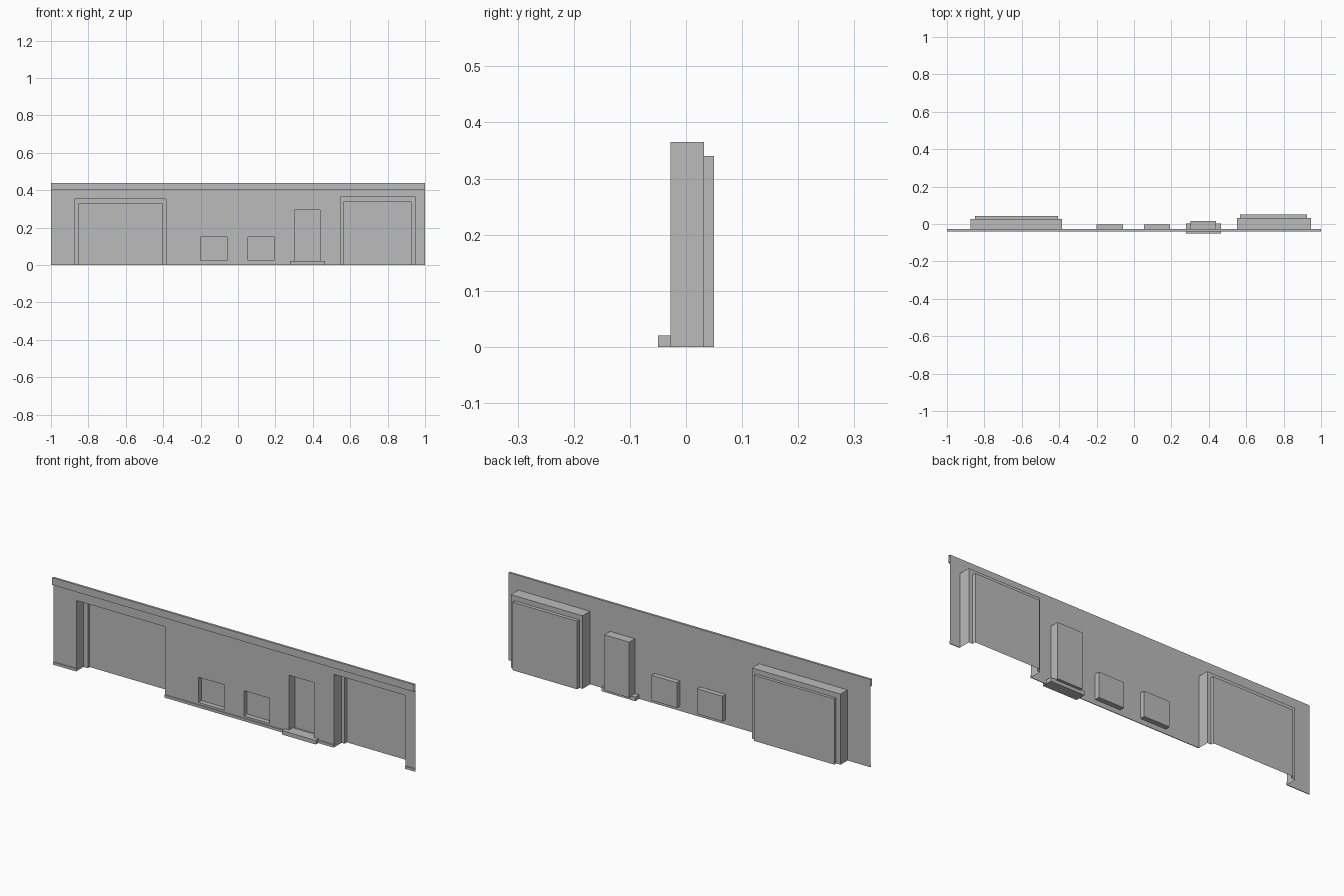
import bpy
import bmesh

cube = bpy.data.objects.get("Cube")
if cube:
    bpy.data.objects.remove(cube, do_unlink=True)

# Single plain grey
grey = bpy.data.materials.new("plain_grey")
grey.use_nodes = True
colour = (0.5, 0.5, 0.5, 1)
grey.diffuse_color = colour
grey.node_tree.nodes["Principled BSDF"].inputs["Base Color"].default_value = colour

FRONT = -0.0275
TOP = 0.438


def make_object(name, faces):
    """Build a flat-shaded object from a list of polygons."""
    bm = bmesh.new()
    for points in faces:
        bm.faces.new([bm.verts.new(p) for p in points])
    bmesh.ops.remove_doubles(bm, verts=bm.verts, dist=0.0001)
    mesh = bpy.data.meshes.new(name)
    bm.to_mesh(mesh)
    bm.free()
    mesh.materials.append(grey)
    obj = bpy.data.objects.new(name, mesh)
    bpy.context.collection.objects.link(obj)
    return obj


def panel(x0, x1, z0, z1, y=FRONT):
    return [(x0, y, z0), (x1, y, z0), (x1, y, z1), (x0, y, z1)]


def extrude_profile(profile, x0, x1):
    """Strip of faces following a y-z profile along x."""
    return [[(x0, ya, za), (x0, yb, zb), (x1, yb, zb), (x1, ya, za)]
            for (ya, za), (yb, zb) in zip(profile, profile[1:])]


def recess(name, steps, closed):
    """Pocket through successive rectangles (x0, x1, z0, z1, y)."""
    loops = []
    for x0, x1, z0, z1, y in steps:
        loops.append([(x0, y, z0), (x0, y, z1), (x1, y, z1), (x1, y, z0)])
    faces = []
    for a, b in zip(loops, loops[1:]):
        for i in range(4 if closed else 3):
            j = (i + 1) % 4
            quad = [a[i], b[i], b[j], a[j]]
            faces.append(quad)
    faces.append(loops[-1][::-1])
    make_object(name, faces)


def gate(name, outer, inner, ring_y, back_y):
    # Deep opening with a stepped frame, open at the ground
    x0, x1, z1 = outer
    u0, u1, w1 = inner
    recess(name, [(x0, x1, 0, z1, FRONT), (x0, x1, 0, z1, ring_y),
                  (u0, u1, 0, w1, ring_y), (u0, u1, 0, w1, back_y)], False)


def pocket(name, x0, x1, z0, z1, back_y):
    recess(name, [(x0, x1, z0, z1, FRONT), (x0, x1, z0, z1, back_y)], True)


# Openings from right to left: x0, x1, z0, z1
right_gate = (-0.874, -0.385, 0, 0.353)
right_window = (-0.2, -0.059, 0.024, 0.15)
left_window = (0.053, 0.193, 0.024, 0.15)
door = (0.302, 0.439, 0.016, 0.294)
left_gate = (0.55, 0.946, 0, 0.365)
openings = [right_gate, right_window, left_window, door, left_gate]

# Wall sheet around the openings
wall = []
x = -1
for x0, x1, z0, z1 in openings:
    wall.append(panel(x, x0, 0, TOP))
    wall.append(panel(x0, x1, z1, TOP))
    if z0 > 0:
        wall.append(panel(x0, x1, 0, z0))
    x = x1
wall.append(panel(x, 1, 0, TOP))
make_object("wall", wall)

# Recessed gates, windows and door
gate("right_gate", (-0.874, -0.385, 0.353), (-0.85, -0.406, 0.328), 0.028, 0.043)
gate("left_gate", (0.55, 0.946, 0.365), (0.567, 0.925, 0.34), 0.032, 0.05)
pocket("right_window", *right_window, -0.003)
pocket("left_window", *left_window, -0.003)
pocket("door", *door, 0.017)

# Top trim, open at its ends
trim = [(FRONT, 0.402), (-0.039, 0.402), (-0.039, TOP), (FRONT, TOP)]
make_object("top_trim", extrude_profile(trim, -1, 1))

# Low skirting between the gates
skirt = [(FRONT, 0), (-0.031, 0), (-0.031, 0.013), (FRONT, 0.014)]
skirt_faces = []
for x0, x1 in ((-1, -0.874), (-0.385, 0.55), (0.946, 1)):
    skirt_faces += extrude_profile(skirt, x0, x1)
make_object("skirting", skirt_faces)

# Doorstep passing through the wall
step = [(0.003, 0), (-0.05, 0), (-0.05, 0.02), (0.003, 0.02), (0.003, 0)]
step_faces = extrude_profile(step, 0.278, 0.465)
step_faces.append([(0.278, y, z) for y, z in step[3::-1]])
step_faces.append([(0.465, y, z) for y, z in step[:4]])
doorstep = make_object("doorstep", step_faces)
bm = bmesh.new()
bm.from_mesh(doorstep.data)
bmesh.ops.recalc_face_normals(bm, faces=bm.faces)
bm.to_mesh(doorstep.data)
bm.free()
